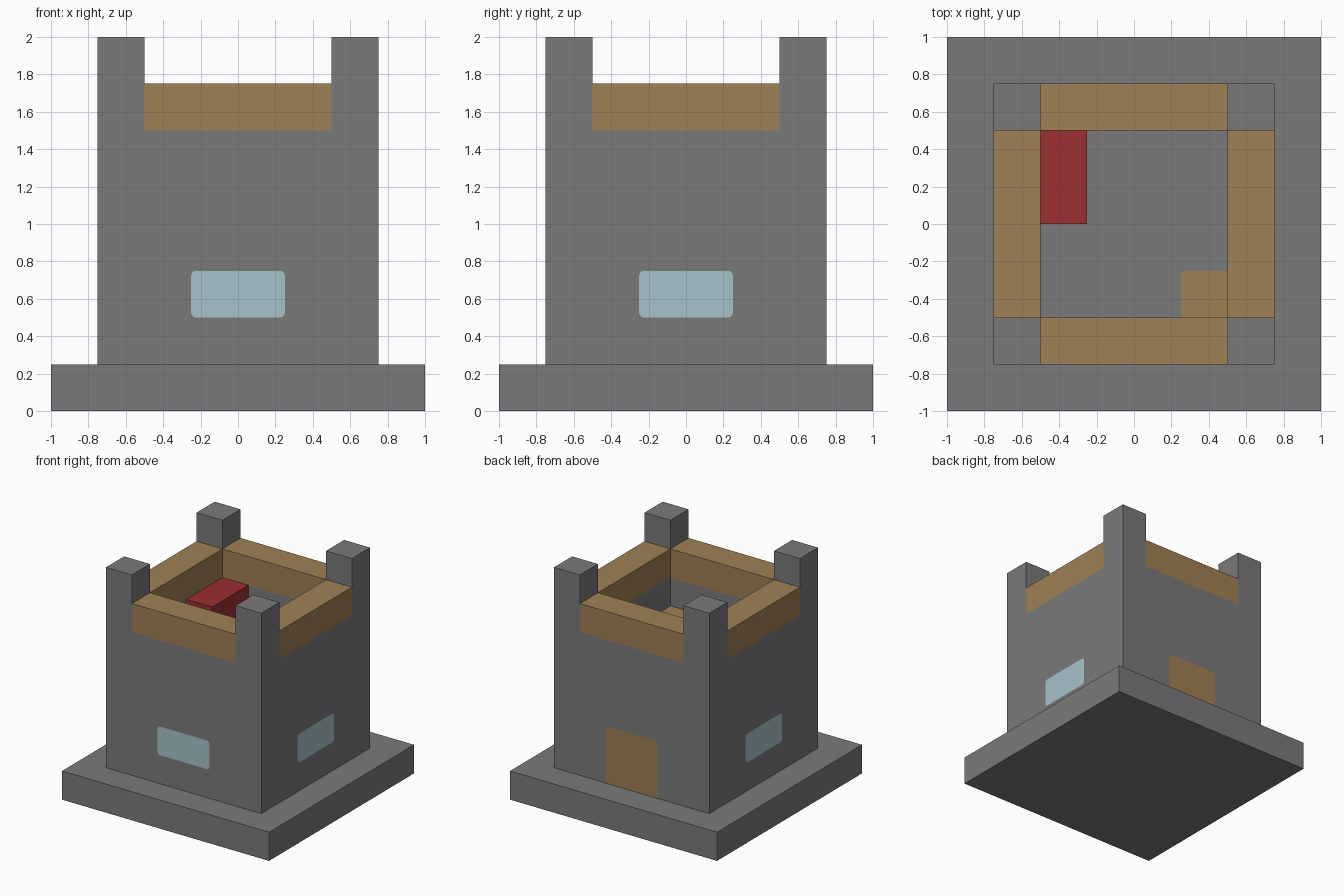
import bpy
import bmesh
from math import sin, cos, pi
from mathutils import Matrix, Vector

if "Cube" in bpy.data.objects:
    bpy.data.objects.remove(bpy.data.objects["Cube"], do_unlink=True)


def material(name, rgb):
    mat = bpy.data.materials.new(name)
    mat.use_nodes = True
    colour = (*rgb, 1)
    mat.diffuse_color = colour
    mat.node_tree.nodes["Principled BSDF"].inputs["Base Color"].default_value = colour
    return mat


stone = material("grey stone", (0.195, 0.195, 0.195))
wood = material("brown wood", (0.345, 0.22, 0.089))
glass = material("pale blue glass", (0.39, 0.545, 0.595))
cloth = material("red cloth", (0.33, 0.029, 0.031))


def finish(name, bm, mat):
    mesh = bpy.data.meshes.new(name)
    bm.to_mesh(mesh)
    bm.free()
    mesh.materials.append(mat)
    obj = bpy.data.objects.new(name, mesh)
    bpy.context.collection.objects.link(obj)
    return obj


def box(name, low, high, mat, turn=0):
    """Box between two corners, turned about z by quarter turns."""
    low, high = Vector(low), Vector(high)
    bm = bmesh.new()
    bmesh.ops.create_cube(bm, size=1)
    bmesh.ops.scale(bm, vec=high - low, verts=bm.verts)
    bmesh.ops.translate(bm, vec=(low + high) / 2, verts=bm.verts)
    bmesh.ops.rotate(bm, matrix=Matrix.Rotation(turn * pi / 2, 3, "Z"), verts=bm.verts)
    return finish(name, bm, mat)


def panel(name, bottom, top, mat, turn, round_bottom=True):
    """Thin rounded panel lying on the front wall, turned to its side."""
    r, half = 0.025, 0.25
    bm = bmesh.new()
    verts = []
    for corner, (sx, sz) in enumerate([(1, 1), (-1, 1), (-1, -1), (1, -1)]):
        rad = r if sz > 0 or round_bottom else 0
        cx = sx * (half - rad)
        cz = top - rad if sz > 0 else bottom + rad
        for step in range(5 if rad else 1):
            a = (corner + step / 4) * pi / 2
            verts.append(bm.verts.new((cx + rad * cos(a), -0.752, cz + rad * sin(a))))
    bm.faces.new(verts)
    bmesh.ops.rotate(bm, matrix=Matrix.Rotation(turn * pi / 2, 3, "Z"), verts=bm.verts)
    return finish(name, bm, mat)


# Base slab and solid core, whose top is the roof floor
box("base", (-1, -1, 0), (1, 1, 0.25), stone)
box("roof_floor", (-0.5, -0.5, 0.25), (0.5, 0.5, 1.25), stone)

# Four identical sides: wall, wooden parapet and corner pillar
for turn, side in enumerate(["front", "right", "back", "left"]):
    box(side + "_wall", (-0.5, -0.75, 0.25), (0.5, -0.5, 1.5), stone, turn)
    box(side + "_parapet", (-0.5, -0.75, 1.5), (0.5, -0.5, 1.75), wood, turn)
    box(side + "_corner_pillar", (0.5, -0.75, 0.25), (0.75, -0.5, 2), stone, turn)
    # Door at the back, windows elsewhere
    if side == "back":
        panel("door", 0.25, 0.75, wood, turn, round_bottom=False)
    else:
        panel(side + "_window", 0.5, 0.75, glass, turn)

# Bed and hatch on the roof floor
box("bed", (-0.5, 0, 1.25), (-0.25, 0.5, 1.5), cloth)
box("hatch", (0.25, -0.5, 1.25), (0.5, -0.25, 1.253), wood)
